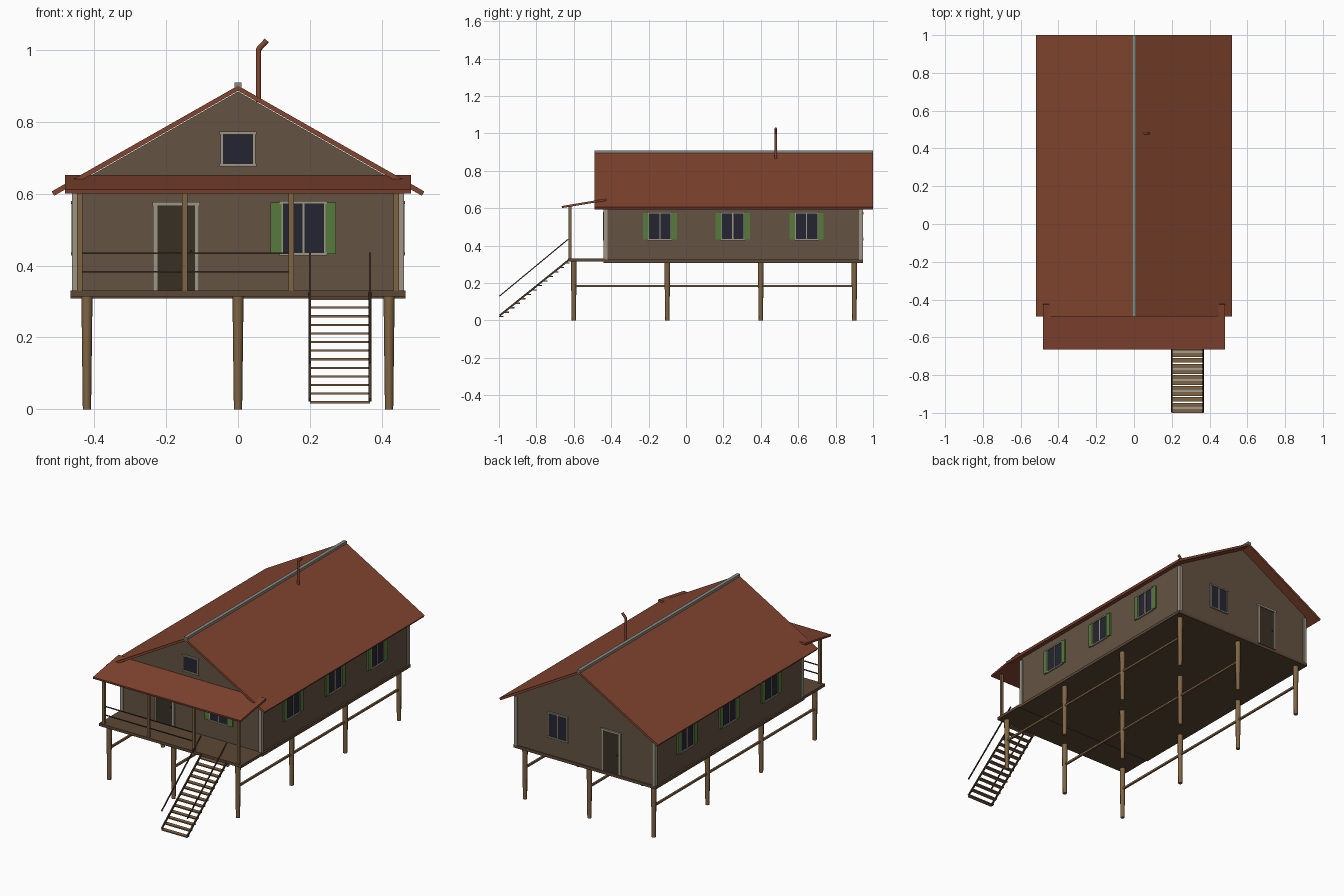
import bpy
from math import radians
from mathutils import Matrix, Vector

if "Cube" in bpy.data.objects:
    bpy.data.objects.remove(bpy.data.objects["Cube"], do_unlink=True)


def material(name, *rgb):
    linear = [((c / 255 + 0.055) / 1.055) ** 2.4 for c in rgb] + [1]
    m = bpy.data.materials.new(name)
    m.use_nodes = True
    m.diffuse_color = linear
    m.node_tree.nodes["Principled BSDF"].inputs["Base Color"].default_value = linear
    return m


WALL = material("wall brown", 100, 83, 66)
ROOF = material("roof red", 130, 69, 48)
TRIM = material("pale trim", 158, 150, 133)
RIDGE = material("ridge grey", 138, 138, 128)
GLASS = material("dark glass", 37, 37, 50)
SHUTTER = material("shutter green", 86, 122, 60)
WOOD = material("post wood", 128, 101, 68)
DECK = material("deck brown", 92, 72, 54)
RAIL = material("dark rail", 68, 54, 39)
DOOR = material("door brown", 57, 48, 37)


def mesh_object(name, verts, faces, mat):
    me = bpy.data.meshes.new(name)
    me.from_pydata(verts, [], faces)
    me.materials.append(mat)
    ob = bpy.data.objects.new(name, me)
    bpy.context.collection.objects.link(ob)
    return ob


def prism(name, profile, y0, y1, mat):
    """Extrude a front-facing (x, z) outline along y."""
    n = len(profile)
    verts = [(x, y, z) for y in (y0, y1) for x, z in profile]
    faces = [tuple(range(n)), tuple(reversed(range(n, 2 * n)))]
    faces += [(i, i + n, (i + 1) % n + n, (i + 1) % n) for i in range(n)]
    return mesh_object(name, verts, faces, mat)


def box(name, x, y, z, mat, matrix=None):
    """Box from (min, max) pairs."""
    ob = prism(name, [(x[0], z[0]), (x[1], z[0]), (x[1], z[1]), (x[0], z[1])], *y, mat)
    if matrix:
        ob.data.transform(matrix)
    return ob


def beam(name, a, b, width, mat, height=None):
    """Rectangular bar running from a to b."""
    a, b = Vector(a), Vector(b)
    w, h = width / 2, (height or width) / 2
    turn = (b - a).to_track_quat('Y', 'Z').to_matrix().to_4x4()
    return box(name, (-w, w), (0, (b - a).length), (-h, h), mat, Matrix.Translation(a) @ turn)


def pole(name, a, b, r0, r1, sides, mat):
    a, b = Vector(a), Vector(b)
    bpy.ops.mesh.primitive_cone_add(vertices=sides, radius1=r0, radius2=r1, depth=(b - a).length,
                                    location=(a + b) / 2,
                                    rotation=(b - a).to_track_quat('Z', 'Y').to_euler())
    ob = bpy.context.object
    ob.name = name
    ob.data.materials.append(mat)
    bpy.ops.object.shade_smooth_by_angle(angle=radians(50))
    return ob


# House body with gables, sill and porch deck
prism("house_walls", [(-.455, .312), (.455, .312), (.455, .624), (0, .884), (-.455, .624)],
      -.435, .94, WALL)
box("floor_sill", (-.465, .465), (-.44, .945), (.308, .325), DECK)
box("porch_deck", (-.465, .465), (-.63, -.43), (.314, .33), DECK)

# Main roof, ridge cap and porch roof
prism("main_roof", [(-.518, .606), (-.511, .594), (0, .886), (.511, .594), (.518, .606), (0, .9)],
      -.49, 1, ROOF)
prism("ridge_cap", [(-.01, .888), (.01, .888), (.01, .909), (-.01, .909)], -.49, 1, RIDGE)
beam("porch_roof", (0, -.664, .606), (0, -.425, .646), .962, ROOF, .011)

# Corner boards
for sx in (-1, 1):
    for y in (-.43, .935):
        x = sx * .451
        box("corner_board", (x - .01, x + .01), (y - .011, y + .011), (.325, .612), TRIM)

# Stove pipe with bent tip
pole("stove_pipe", (.057, .48, .855), (.057, .48, 1.003), .0075, .0075, 10, ROOF)
pole("stove_pipe_tip", (.056, .48, 1.0), (.08, .48, 1.026), .0075, .0075, 10, ROOF)


# Openings are laid out on a wall facing -y, then turned onto their side of the house
def side(turn, distance):
    return Matrix.Rotation(radians(turn), 4, 'Z') @ Matrix.Translation((0, -distance, 0))


def plate(name, u, z, depth, mat, wall):
    box(name, u, (-depth, .001), z, mat, wall)


def window(wall, u, z0, z1, half, shutters=False, mullion=True):
    plate("window_glass", (u - half, u + half), (z0, z1), .003, GLASS, wall)
    for z in (z0, z1):
        plate("window_ledge", (u - half - .006, u + half + .006), (z - .004, z + .004), .009, TRIM, wall)
    for s in (-1, 1):
        e = u + s * half
        plate("window_jamb", (e - .003, e + .003), (z0, z1), .006, TRIM, wall)
        if shutters:
            c = u + s * (half + .016)
            plate("shutter", (c - .015, c + .015), (z0, z1), .008, SHUTTER, wall)
    if mullion:
        plate("window_mullion", (u - .003, u + .003), (z0, z1), .006, TRIM, wall)


def door(wall, u):
    plate("door_panel", (u - .054, u + .054), (.328, .568), .003, DOOR, wall)
    for s in (-1, 1):
        e = u + s * .058
        plate("door_jamb", (e - .006, e + .006), (.328, .568), .007, TRIM, wall)
    plate("door_head", (u - .066, u + .066), (.565, .577), .009, TRIM, wall)
    plate("door_knob", (u + .038, u + .044), (.437, .443), .009, RAIL, wall)


front, right, back, left = side(0, .435), side(90, .455), side(180, .94), side(270, .455)
window(front, .182, .432, .575, .06, shutters=True)
window(front, 0, .68, .769, .045, mullion=False)
window(back, -.175, .432, .575, .06)
door(front, -.172)
door(back, .172)
for y in (-.14, .25, .645):
    window(right, y, .432, .575, .06, shutters=True)
    window(left, -y, .432, .575, .06, shutters=True)

# Tapered stilts tied by long braces
for x in (-.42, 0, .42):
    for y in (-.6, -.1, .4, .9):
        pole("stilt", (x, y, 0), (x, y, .314), .0115, .0155, 8, WOOD)
    beam("stilt_brace", (x, -.6, .184), (x, .9, .184), .011, WOOD)

# Porch posts and front railing
for x in (-.44, -.148, .148, .44):
    box("porch_post", (x - .007, x + .007), (-.627, -.613), (.328, .612), WOOD)
for z in (.383, .434):
    beam("porch_rail", (-.44, -.62, z), (.148, -.62, z), .005, RAIL)

# Stairs with stringers, handrails and treads
for x in (.2, .367):
    beam("stair_stringer", (x, -.996, .026), (x, -.628, .322), .007, RAIL, .01)
    beam("stair_handrail", (x, -.997, .13), (x, -.63, .434), .006, RAIL)
for i in range(13):
    z = .02 + .0239 * i
    y = -1 + .0295 * i
    box("stair_tread", (.2, .367), (y, y + .024), (z - .003, z + .003), WOOD)
